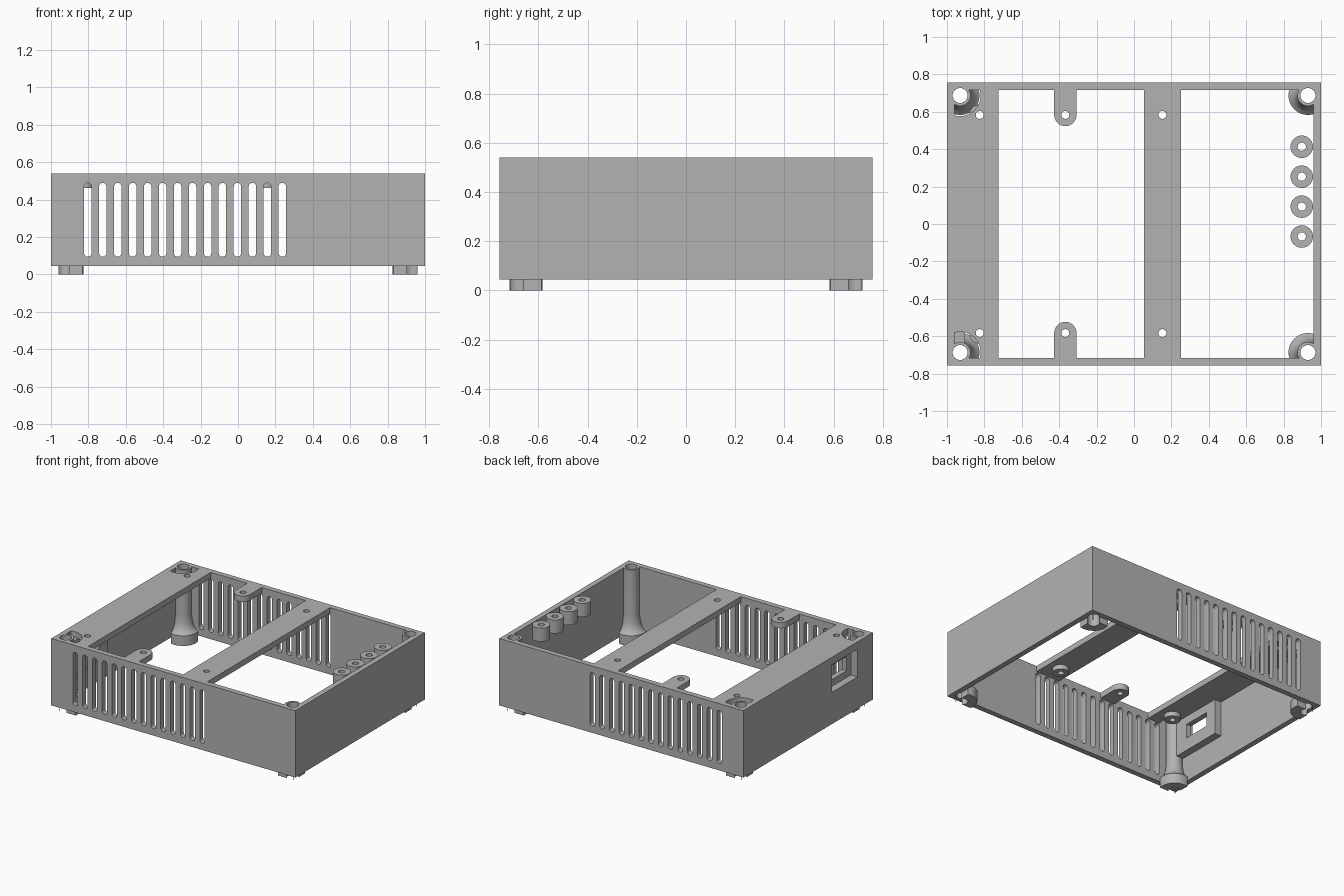
import bpy, bmesh, math
from mathutils import Vector

if "Cube" in bpy.data.objects:
    bpy.data.objects.remove(bpy.data.objects["Cube"], do_unlink=True)

mat = bpy.data.materials.new("plain_grey")
mat.use_nodes = True
GREY = (0.45, 0.45, 0.45, 1)
mat.diffuse_color = GREY
mat.node_tree.nodes["Principled BSDF"].inputs["Base Color"].default_value = GREY

# Main dimensions
OX, OY = 1.0, 0.757            # outer half sizes
IX, IY = 0.96, 0.717           # inner half sizes
Z0, Z1 = 0.045, 0.54           # wall bottom and top
ZS = 0.497                     # underside of the top strips
PX, PY = 0.93, 0.687           # corner post centres
SCREW_Y = 0.583
SIDES = (-1, 1)
parts = []


def add_box(bm, lo, hi):
    v = [bm.verts.new((x, y, z)) for z in (lo[2], hi[2])
         for x, y in ((lo[0], lo[1]), (hi[0], lo[1]), (hi[0], hi[1]), (lo[0], hi[1]))]
    for f in ((3, 2, 1, 0), (4, 5, 6, 7), (0, 1, 5, 4), (1, 2, 6, 5), (2, 3, 7, 6), (3, 0, 4, 7)):
        bm.faces.new([v[i] for i in f])


def add_prism(bm, points, direction):
    """Extrude a closed outline of 3D points along a direction."""
    face = bm.faces.new([bm.verts.new(p) for p in points])
    out = bmesh.ops.extrude_face_region(bm, geom=[face])["geom"]
    bmesh.ops.translate(bm, vec=Vector(direction),
                        verts=[g for g in out if isinstance(g, bmesh.types.BMVert)])


def add_lathe(bm, cx, cy, profile, n=40):
    """Revolve (radius, z) pairs around a vertical line."""
    rings = [[bm.verts.new((cx + r * math.cos(2 * math.pi * i / n),
                            cy + r * math.sin(2 * math.pi * i / n), z)) for i in range(n)]
             for r, z in profile]
    for a, b in zip(rings, rings[1:]):
        for i in range(n):
            j = (i + 1) % n
            bm.faces.new((a[i], a[j], b[j], b[i]))
    bm.faces.new(rings[0][::-1])
    bm.faces.new(rings[-1])


def finish(bm, name, part=True):
    bmesh.ops.recalc_face_normals(bm, faces=bm.faces[:])
    me = bpy.data.meshes.new(name)
    bm.to_mesh(me)
    bm.free()
    me.materials.append(mat)
    ob = bpy.data.objects.new(name, me)
    bpy.context.collection.objects.link(ob)
    ob.hide_render = not part
    if part:
        parts.append(ob)
    return ob


def make(name, build, *args, part=True):
    bm = bmesh.new()
    build(bm, *args)
    return finish(bm, name, part)


def boolean(ob, cutter, operation="DIFFERENCE"):
    bpy.ops.object.select_all(action="DESELECT")
    bpy.context.view_layer.objects.active = ob
    ob.select_set(True)
    mod = ob.modifiers.new("cut", "BOOLEAN")
    mod.operation, mod.solver, mod.object = operation, "EXACT", cutter
    bpy.ops.object.modifier_apply(modifier=mod.name)


# Cutters
interior = make("interior_cutter", add_box, (-IX, -IY, -1), (IX, IY, 2), part=False)
recess = make("recess_cutter", add_box, (-1.1, -0.58, 0.28), (-0.945, -0.28, 0.485), part=False)
opening = make("opening_cutter", add_box, (-1.1, -0.53, 0.33), (-0.8, -0.32, 0.435), part=False)

bm = bmesh.new()
for k in range(14):
    x, r = -0.803 + 0.08 * k, 0.02
    arc = [(r * math.cos(math.pi * i / 10), r * math.sin(math.pi * i / 10)) for i in range(11)]
    outline = [(x + c, -1, 0.47 + s) for c, s in arc] + [(x - c, -1, 0.115 - s) for c, s in arc]
    add_prism(bm, outline, (0, 2, 0))
slots = finish(bm, "slot_cutter", False)

bm = bmesh.new()
for s in SIDES:
    add_lathe(bm, -PX, s * PY, [(0.11, 0.3), (0.11, 0.7)])
clearance = finish(bm, "post_clearance_cutter", False)

bm = bmesh.new()
LUGS_Y = (0.413, 0.253, 0.093, -0.067)
for s in SIDES:
    for px in (-PX, PX):
        add_lathe(bm, px, s * PY, [(0.04, -0.1), (0.04, 0.7)], 32)
    for sx in (-0.825, -0.367, 0.152):
        add_lathe(bm, sx, s * SCREW_Y, [(0.021, 0.3), (0.021, 0.7)], 24)
for y in LUGS_Y:
    add_lathe(bm, 0.897, y, [(0.022, 0.3), (0.022, 0.7)], 24)
holes = finish(bm, "hole_cutter", False)

# Outer walls with vent slots front and back, and a recess in the right side
walls = make("outer_walls", add_box, (-OX, -OY, Z0), (OX, OY, Z1))
for cutter in (interior, slots, recess):
    boolean(walls, cutter)

# Top strips
side_strip = make("side_strip", add_box, (-IX, -IY, ZS), (-0.725, IY, Z1))
boolean(side_strip, clearance)
make("middle_strip", add_box, (0.053, -IY, ZS), (0.252, IY, Z1))

# Framed pocket behind the recess
pocket = make("recess_pocket", add_box, (-IX, -0.635, 0.235), (-0.905, -0.235, ZS))
boolean(pocket, recess)
boolean(pocket, opening)

POST = [(0.104, 0), (0.104, 0.075), (0.085, 0.09), (0.072, 0.112), (0.062, 0.145),
        (0.056, 0.2), (0.056, Z1)]
for s, end in zip(SIDES, ("front", "back")):
    # Rounded screw tab
    arc = [(-0.367 + 0.06 * math.cos(math.pi * i / 16),
            s * (SCREW_Y - 0.06 * math.sin(math.pi * i / 16)), ZS) for i in range(17)]
    outline = arc + [(-0.427, s * IY, ZS), (-0.307, s * IY, ZS)]
    make(end + "_screw_tab", add_prism, outline, (0, 0, Z1 - ZS))
    # Bosses under the strip screw holes
    for x, side in ((-0.825, "side"), (0.152, "middle")):
        make(f"{end}_{side}_strip_boss", add_lathe, x, s * SCREW_Y, [(0.056, 0.463), (0.056, ZS)])
    # Flared corner posts that continue down as feet
    for x, side in ((-PX, "right"), (PX, "left")):
        post = make(f"{end}_{side}_post", add_lathe, x, s * PY, POST)
        boolean(post, interior, "INTERSECT")

# Row of lugs on the left wall
for i, y in enumerate(LUGS_Y):
    lug = make(f"wall_lug_{i + 1}", add_lathe, 0.897, y, [(0.06, 0.44), (0.06, Z1)])

# Drill the holes, then shade
for ob in parts:
    if ob.name != "recess_pocket":
        boolean(ob, holes)
    bpy.ops.object.select_all(action="DESELECT")
    bpy.context.view_layer.objects.active = ob
    ob.select_set(True)
    bpy.ops.object.shade_smooth_by_angle(angle=math.radians(35))

for cutter in (interior, recess, opening, slots, clearance, holes):
    bpy.data.objects.remove(cutter, do_unlink=True)
